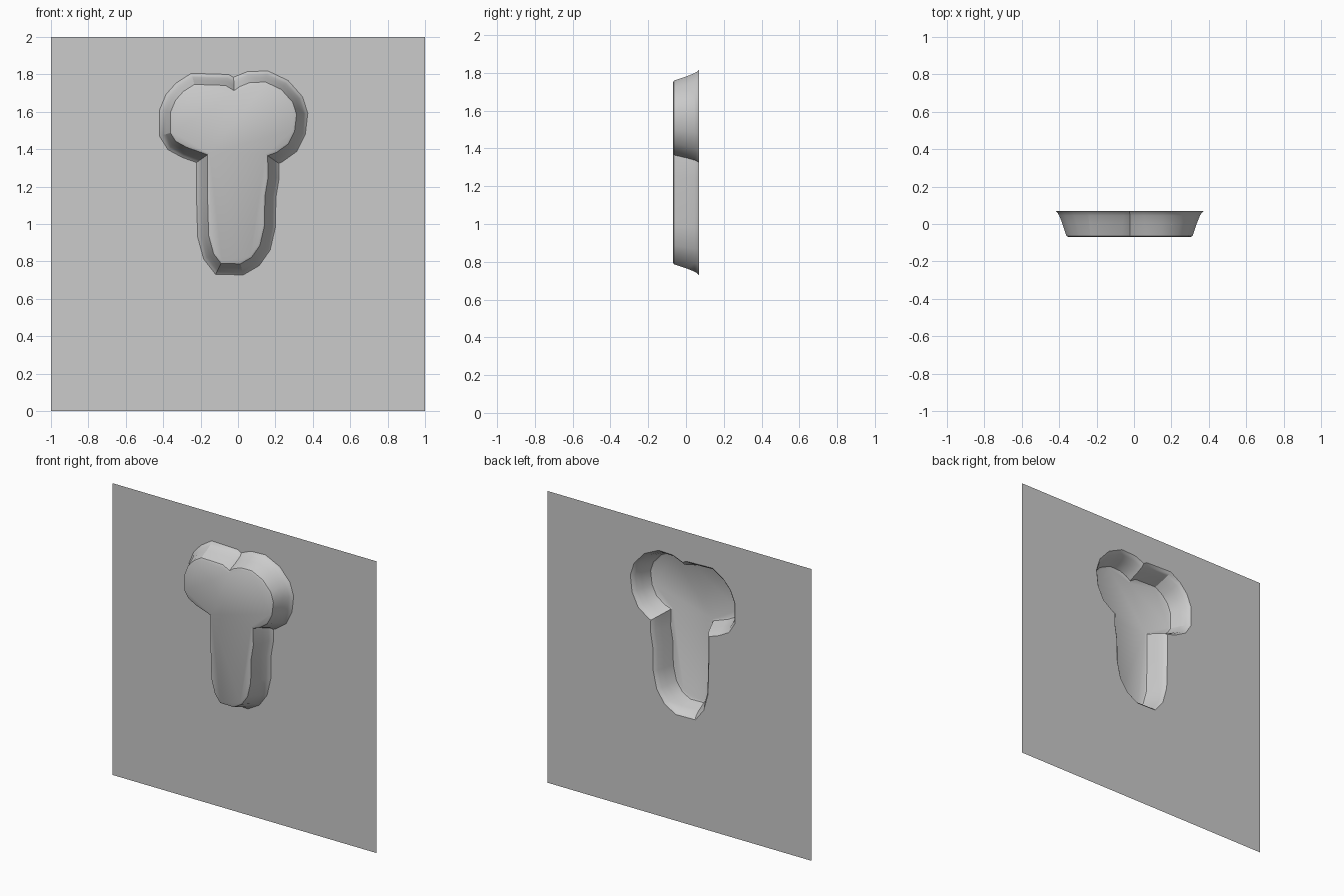
import bpy, bmesh
from mathutils import Vector

if "Cube" in bpy.data.objects:
    bpy.data.objects.remove(bpy.data.objects["Cube"])

# Raised plateau outline (x, z), counter-clockwise seen from the front
PLATEAU = [
    (-.02, 1.70), (-.07, 1.73), (-.23, 1.735), (-.285, 1.70), (-.325, 1.655),
    (-.35, 1.595), (-.35, 1.49), (-.325, 1.45), (-.27, 1.42), (-.152, 1.378),
    (-.152, 1.15), (-.146, .94), (-.12, .845), (-.085, .80), (.01, .798),
    (.065, .83), (.107, .89), (.13, .99), (.133, 1.15), (.15, 1.25),
    (.147, 1.373), (.20, 1.392), (.26, 1.435), (.292, 1.50), (.302, 1.585),
    (.283, 1.645), (.225, 1.71), (.145, 1.748), (.065, 1.745), (.015, 1.725)]

# Wall profile: (outward offset, y) from plateau to flat sheet
WALL = [(0, -.07), (.011, -.064), (.034, .005), (.05, .045), (.059, .06), (.07, .07)]


def offset(points, d):
    """Mitred outward offset of a closed outline."""
    out = []
    for i, p in enumerate(points):
        a, p, b = Vector(points[i - 1]), Vector(p), Vector(points[(i + 1) % len(points)])
        e1, e2 = (p - a).normalized(), (b - p).normalized()
        n1, n2 = Vector((e1.y, -e1.x)), Vector((e2.y, -e2.x))
        out.append(p + (n1 + n2) * d / (1 + n1.dot(n2)))
    return out


bm = bmesh.new()

# Sloping wall rings
rings = [[bm.verts.new((x, y, z)) for x, z in offset(PLATEAU, d)] for d, y in WALL]
n = len(PLATEAU)
for r0, r1 in zip(rings, rings[1:]):
    for i in range(n):
        j = (i + 1) % n
        bm.faces.new((r0[i], r1[i], r1[j], r0[j]))

# Flat plateau cap
bm.faces.new(rings[0])

# Square sheet around the relief
square = [bm.verts.new((x, .07, z)) for x, z in ((-1, 0), (1, 0), (1, 2), (-1, 2))]
edges = [bm.edges.new((square[i], square[(i + 1) % 4])) for i in range(4)]
edges += [bm.edges.get((rings[-1][i], rings[-1][(i + 1) % n])) for i in range(n)]
bmesh.ops.triangle_fill(bm, edges=edges, use_beauty=True, normal=(0, -1, 0))

# Consistent normals facing the front
bmesh.ops.recalc_face_normals(bm, faces=bm.faces)
bm.faces.ensure_lookup_table()
if sum(f.normal.y * f.calc_area() for f in bm.faces) > 0:
    bmesh.ops.reverse_faces(bm, faces=bm.faces)

mesh = bpy.data.meshes.new("relief_panel")
bm.to_mesh(mesh)
bm.free()
panel = bpy.data.objects.new("relief_panel", mesh)
bpy.context.collection.objects.link(panel)
bpy.context.view_layer.objects.active = panel
panel.select_set(True)
bpy.ops.object.shade_smooth_by_angle(angle=0.5)
